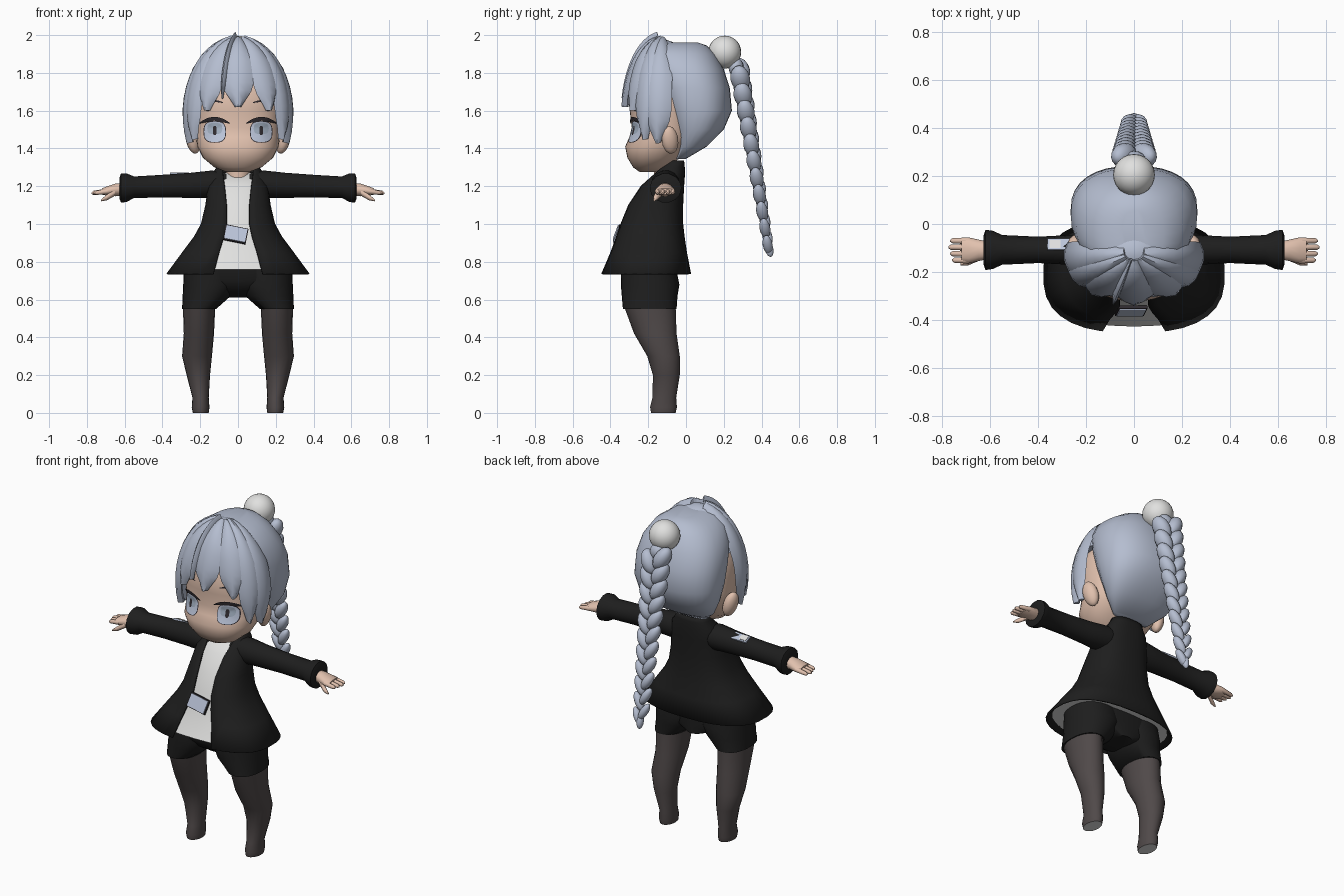
import bpy, bmesh
from math import sin, cos, pi, acos, asin, radians
from mathutils import Vector
from mathutils.bvhtree import BVHTree

if "Cube" in bpy.data.objects:
    bpy.data.objects.remove(bpy.data.objects["Cube"], do_unlink=True)


def material(name, r, g, b):
    m = bpy.data.materials.new(name)
    m.use_nodes = True
    m.diffuse_color = (r, g, b, 1)
    m.node_tree.nodes["Principled BSDF"].inputs["Base Color"].default_value = (r, g, b, 1)
    return m


hair = material("silver hair", .46, .51, .63)
skin = material("skin", .75, .53, .42)
black = material("black cloth", .013, .013, .013)
stocking = material("stocking", .08, .067, .067)
white = material("white cloth", .75, .75, .74)
badge = material("pale blue", .50, .56, .70)
iris = material("iris", .36, .43, .53)
dark = material("dark line", .03, .025, .03)


def finish(ob, mat, angle=50):
    ob.data.materials.append(mat)
    ob.data.shade_smooth()
    ob.data.set_sharp_from_angle(angle=radians(angle))
    return ob


def from_bmesh(name, bm, mat, angle=50):
    bmesh.ops.recalc_face_normals(bm, faces=bm.faces)
    me = bpy.data.meshes.new(name)
    bm.to_mesh(me)
    bm.free()
    ob = bpy.data.objects.new(name, me)
    bpy.context.collection.objects.link(ob)
    return finish(ob, mat, angle)


def loft(name, rings, mat, closed=True, angle=50):
    """Skin a list of equal point rings."""
    bm = bmesh.new()
    rows = [[bm.verts.new(p) for p in ring] for ring in rings]
    n = len(rows[0])
    for a, b in zip(rows, rows[1:]):
        for i in range(n if closed else n - 1):
            j = (i + 1) % n
            bm.faces.new((a[i], a[j], b[j], b[i]))
    if closed:
        bm.faces.new(rows[0])
        bm.faces.new(rows[-1])
    return from_bmesh(name, bm, mat, angle)


def power(v, p):
    return (abs(v) ** p) * (1 if v >= 0 else -1)


def level(z, rx, front, back, cx=0, p=1, gap=0, n=28):
    """Horizontal rounded ring, optionally open at the front."""
    start = asin((gap / rx) ** (1 / p)) if gap else 0
    cy, ry = (front + back) / 2, (back - front) / 2
    count = n + 1 if gap else n
    angles = [start + (2 * pi - 2 * start) * i / n for i in range(count)]
    return [(cx + rx * power(sin(a), p), cy - ry * power(cos(a), p), z) for a in angles]


def tube(name, stations, mat, n=14):
    """Limb along x; stations are x, y, z, y radius, z radius."""
    return loft(name, [[(x, y + ry * cos(2 * pi * i / n), z + rz * sin(2 * pi * i / n))
                        for i in range(n)] for x, y, z, ry, rz in stations], mat)


def ball(name, at, size, mat, turn=(0, 0, 0), segments=16):
    bpy.ops.mesh.primitive_uv_sphere_add(segments=segments, ring_count=segments // 2 + 2,
                                         location=at, rotation=turn)
    ob = bpy.context.object
    ob.name, ob.scale = name, size
    return finish(ob, mat)


def plate(name, at, size, mat, turn):
    bpy.ops.mesh.primitive_cube_add(size=1, location=at, rotation=turn)
    ob = bpy.context.object
    ob.name, ob.scale = name, size
    return finish(ob, mat, 30)


# Head
face_rows = [(1.275, .06, -.245, -.13), (1.30, .125, -.28, -.1), (1.35, .185, -.31, -.03),
             (1.41, .215, -.322, .02), (1.46, .222, -.30, .05), (1.51, .225, -.287, .05),
             (1.6, .23, -.298, .05), (1.7, .225, -.295, .05), (1.8, .18, -.25, .03),
             (1.88, .1, -.2, 0)]
head = loft("head", [level(z, r, f, b, p=.88, n=36) for z, r, f, b in face_rows], skin)
loft("neck", [level(z, .065, -.17, -.04) for z in (1.2, 1.31)], skin)

# Painted face details follow the head surface
tree = BVHTree.FromPolygons([v.co for v in head.data.vertices],
                            [p.vertices for p in head.data.polygons])


def decal(name, outline, mat, lift):
    def put(x, z):
        hit = tree.ray_cast(Vector((x, -1, z)), Vector((0, 1, 0)))[0]
        return (x, (hit.y if hit else -.25) - lift, z)
    n = len(outline)
    mx, mz = sum(x for x, z in outline) / n, sum(z for x, z in outline) / n
    bm = bmesh.new()
    centre = bm.verts.new(put(mx, mz))
    mid = [bm.verts.new(put((x + mx) / 2, (z + mz) / 2)) for x, z in outline]
    rim = [bm.verts.new(put(x, z)) for x, z in outline]
    for i in range(n):
        j = (i + 1) % n
        bm.faces.new((centre, mid[i], mid[j]))
        bm.faces.new((mid[i], rim[i], rim[j], mid[j]))
    from_bmesh(name, bm, mat)


def oval(cx, cz, rx, rz, p=.7, n=20):
    return [(cx + rx * power(cos(2 * pi * i / n), p), cz + rz * power(sin(2 * pi * i / n), p))
            for i in range(n)]


def arc(s, x, z, half, rise, thick):
    """Thin crescent outline."""
    steps = [i / 5 - 1 for i in range(11)]
    top = [(s * (x + half * t), z + rise * (1 - t * t)) for t in steps]
    low = [(s * (x + half * t), z + (rise - thick) * (1 - t * t) - .004) for t in reversed(steps)]
    return top + low


for s, side in ((1, "left"), (-1, "right")):
    decal(side + "_eye_outline", oval(s * .123, 1.488, .06, .058), dark, .003)
    decal(side + "_iris", oval(s * .123, 1.488, .056, .054), badge, .005)
    decal(side + "_iris_shade", oval(s * .123, 1.505, .04, .03), iris, .007)
    decal(side + "_pupil", oval(s * .123, 1.495, .01, .025), dark, .009)
    decal(side + "_lash", arc(s, .125, 1.535, .082, .032, .016), dark, .009)
    decal(side + "_brow", arc(s, .135, 1.645, .055, .012, .006), dark, .004)
    ball(side + "_ear", (s * .24, -.085, 1.445), (.035, .045, .075), skin, (.2, s * .2, s * .3))

# Back hair
back_rows = [(1.345, .12, -.06, 0), (1.41, .195, -.06, .11), (1.5, .245, -.08, .2),
             (1.6, .264, -.12, .243), (1.72, .264, -.16, .232), (1.82, .242, -.2, .2),
             (1.9, .19, -.22, .155), (1.945, .125, -.2, .11), (1.962, .05, -.16, .06)]
loft("back_hair", [level(z, r, f, b, p=.85, n=32) for z, r, f, b in back_rows], hair, angle=70)

# Fringe locks hang over a rounded crown
CROWN, REACH = Vector((0, -.12, 1.58)), Vector((.278, .205, .4))
cap_rows = []
for i in range(7):
    tilt = radians(4 + 10 * i)
    w, d = REACH.x * sin(tilt) * .96, REACH.y * sin(tilt) * .96
    cap_rows.append(level(CROWN.z + REACH.z * cos(tilt) * .99, w, CROWN.y - d, CROWN.y + d))
loft("crown_hair", cap_rows, hair, angle=70)
BLADE = ((-1, -.012), (-.55, .011), (0, .018), (.55, .011), (1, -.012), (0, -.02))


def lock(name, azimuth, tip, width, lift=1):
    a, end = radians(azimuth), acos((tip - CROWN.z) / REACH.z)
    side = Vector((REACH.x * cos(a), REACH.y * sin(a), 0)).normalized()
    rings = []
    for i in range(13):
        t = i / 12
        th = .14 + (end - .14) * t
        unit = Vector((sin(th) * sin(a), -sin(th) * cos(a), cos(th)))
        at = CROWN + unit * REACH * lift
        out = Vector([u / r for u, r in zip(unit, REACH)]).normalized()
        w = width / 2 * min(.35 + 1.3 * t, 1, .2 + 4 * (1 - t))
        rings.append([at + side * u * w + out * v for u, v in BLADE])
    loft(name, rings, hair, angle=40)


lock("middle_fringe", 0, 1.62, .165)
lock("stray_strand", -17, 1.66, .03, 1.06)
for s, side in ((1, "left"), (-1, "right")):
    lock(side + "_fringe", s * 37, 1.6, .15)
    lock(side + "_temple_lock", s * 60, 1.45, .13, 1.01)
    lock(side + "_side_lock", s * 81, 1.43, .15)

# Hair ball and braid
ball("hair_ball", (0, .205, 1.91), (.087, .087, .087), white, segments=24)
ball("braid_root", (0, .265, 1.83), (.05, .04, .05), hair)
LUMPS = 11
for i in range(LUMPS):
    t = i / (LUMPS - 1)
    k = 1 - .5 * t
    for s, side in ((1, "left"), (-1, "right")):
        ball(f"braid_{side}_{i + 1}", (s * .042 * k, .287 + .145 * t, 1.79 - .88 * t - .02 * s),
             (.046 * k, .052 * k, .075 * (1 - .25 * t)), hair, (.15, s * .5, 0), 12)
ball("braid_tip", (0, .44, .87), (.02, .022, .045), hair, (.2, 0, 0), 12)

# Jacket and shirt share their rows: height, half width, front, back, opening
coat_rows = [(.735, .375, -.45, .022, .13), (.85, .29, -.40, 0, .10), (.93, .23, -.37, -.012, .075),
             (1.0, .192, -.345, -.02, .06), (1.1, .168, -.305, -.02, .06),
             (1.2, .155, -.24, -.015, .07), (1.27, .13, -.165, -.01, .08),
             (1.31, .1, -.13, -.012, .08), (1.335, .095, -.12, -.015, .085)]
coat = loft("jacket", [level(z, r, f, b, p=.78, gap=g) for z, r, f, b, g in coat_rows],
            black, closed=False)
thick = coat.modifiers.new("thickness", "SOLIDIFY")
thick.thickness, thick.offset = .01, 0
loft("shirt", [level(max(z, .76), r * .93, f + .022, b - .014, p=.8)
               for z, r, f, b, g in coat_rows[:7]], white)

# Belt badge
lean = (-.36, .2, 0)
plate("badge_frame", (-.012, -.362, .945), (.122, .014, .085), dark, lean)
plate("badge_face", (-.012, -.366, .946), (.112, .016, .075), badge, lean)

# Arms and hands
for s, side in ((1, "left"), (-1, "right")):
    tube(side + "_sleeve", [(s * x, -.108, z, ry, rz) for x, z, ry, rz in (
        (.06, 1.215, .07, .06), (.14, 1.21, .075, .075), (.25, 1.205, .063, .068),
        (.4, 1.2, .055, .062), (.55, 1.195, .062, .058), (.59, 1.192, .08, .078),
        (.62, 1.19, .084, .078), (.628, 1.19, .06, .055))], black)
    tube(side + "_palm", [(s * x, -.11, z, ry, rz) for x, z, ry, rz in (
        (.6, 1.185, .035, .035), (.65, 1.18, .045, .034), (.69, 1.175, .054, .026),
        (.72, 1.172, .05, .017))], skin)
    for i in range(4):
        y = -.07 - .027 * i
        tip = .775 - .008 * abs(i - 1)
        tube(f"{side}_finger_{i + 1}", [(s * .69, y, 1.174, .014, .015),
                                        (s * (tip - .01), y, 1.165, .011, .011),
                                        (s * tip, y, 1.163, .004, .004)], skin, 8)
    tube(side + "_thumb", [(s * .65, -.135, 1.17, .02, .02), (s * .695, -.16, 1.14, .014, .015),
                           (s * .725, -.168, 1.125, .005, .005)], skin, 8)

# Sleeve patch
plate("sleeve_patch", (-.31, -.085, 1.259), (.1, .05, .009), badge, (-.4, 0, 0))
plate("sleeve_patch_mark", (-.33, -.085, 1.262), (.045, .035, .009), white, (-.4, 0, 0))

# Shorts, legs and soles
loft("shorts_seat", [level(z, r, f, -.05, p=.8) for z, r, f in (
    (.61, .06, -.24), (.65, .2, -.3), (.7, .27, -.34), (.8, .275, -.34))], black)
for s, side in ((1, "left"), (-1, "right")):
    loft(side + "_shorts_leg", [level(z, r, f, b, s * c, .9) for z, c, r, f, b in (
        (.55, .206, .09, -.334, -.05), (.62, .165, .128, -.34, -.045),
        (.68, .15, .14, -.345, -.035), (.8, .145, .14, -.34, -.06))], black)
    leg = loft(side + "_leg", [level(z, r, f, b, s * c, n=20) for z, c, r, f, b in (
        (0, .197, .042, -.185, -.055), (.03, .198, .047, -.19, -.048),
        (.08, .198, .043, -.178, -.052), (.2, .21, .062, -.175, -.033),
        (.3, .217, .079, -.205, -.033), (.42, .207, .08, -.275, -.05),
        (.57, .206, .086, -.33, -.055))], stocking)
    leg.data.materials.append(white)
    for face in leg.data.polygons:
        if face.center.z < .005:
            face.material_index = 1
